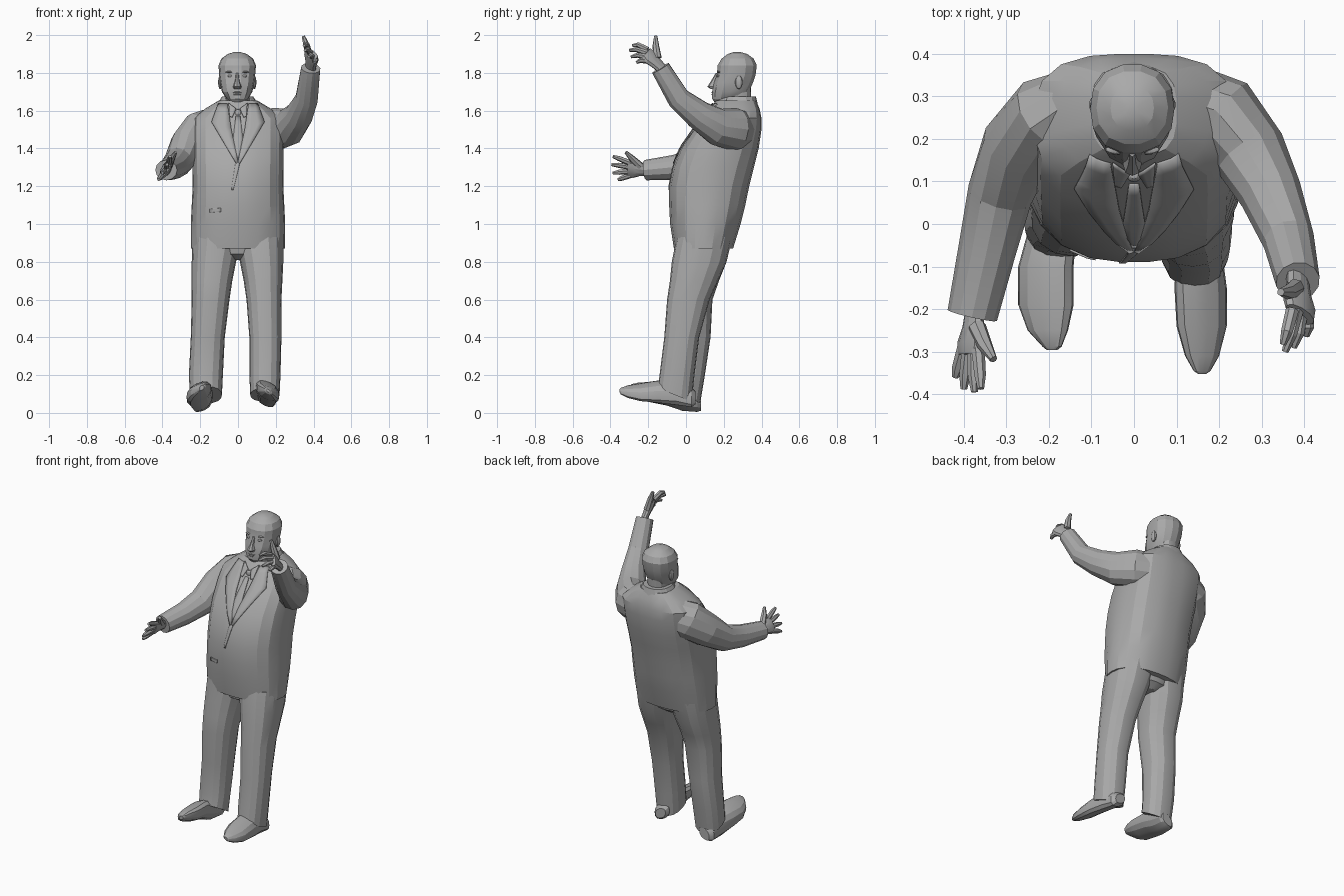
import bpy, bmesh
from math import sin, cos, pi, radians
from mathutils import Vector
from mathutils.bvhtree import BVHTree

cube = bpy.data.objects.get("Cube")
if cube:
    bpy.data.objects.remove(cube)

GREY = (0.4, 0.4, 0.4, 1)
mat = bpy.data.materials.new("plain grey")
mat.use_nodes = True
mat.diffuse_color = GREY
mat.node_tree.nodes["Principled BSDF"].inputs["Base Color"].default_value = GREY


def finish(name, bm):
    bmesh.ops.recalc_face_normals(bm, faces=bm.faces)
    mesh = bpy.data.meshes.new(name)
    bm.to_mesh(mesh)
    bm.free()
    mesh.materials.append(mat)
    obj = bpy.data.objects.new(name, mesh)
    bpy.context.collection.objects.link(obj)
    bpy.ops.object.select_all(action="DESELECT")
    obj.select_set(True)
    bpy.context.view_layer.objects.active = obj
    bpy.ops.object.shade_smooth_by_angle(angle=radians(20))
    return obj


def skin(name, loops):
    """Bridge a list of point loops and cap both ends."""
    bm = bmesh.new()
    rows = [[bm.verts.new(p) for p in loop] for loop in loops]
    n = len(rows[0])
    for a, b in zip(rows, rows[1:]):
        for i in range(n):
            j = (i + 1) % n
            bm.faces.new((a[i], a[j], b[j], b[i]))
    bm.faces.new(rows[0])
    bm.faces.new(rows[-1])
    return finish(name, bm)


def rounded(n, power):
    """Unit superellipse."""
    pts = []
    for i in range(n):
        c, s = cos(2 * pi * i / n), sin(2 * pi * i / n)
        k = (abs(c) ** power + abs(s) ** power) ** (-1 / power)
        pts.append((c * k, s * k))
    return pts


def loft(name, rings, n=16, power=(2.3, 2.3), along="z", shear=0, hem=0):
    """Rings are (height, u min, u max, v min, v max); hem tilts the first ring."""
    loops = []
    for i, (h, u0, u1, v0, v1) in enumerate(rings):
        loop = []
        p = power[0] + (power[1] - power[0]) * i / (len(rings) - 1)
        for c, s in rounded(n, p):
            u = (u0 + u1) / 2 + c * (u1 - u0) / 2
            v = (v0 + v1) / 2 + s * (v1 - v0) / 2
            v += shear * c * (u1 - u0) / 2
            w = h + (hem * s if i == 0 else 0)
            loop.append((u, v, w) if along == "z" else (u, w, v))
        loops.append(loop)
    return skin(name, loops)


def tube(name, path, radii, n=10, flat=(1, 1), wide=(0, 0, 1)):
    """Sweep an oval along a path; 'wide' is the direction of its long axis."""
    path = [Vector(p) for p in path]
    last = len(path) - 1
    loops = []
    for i, p in enumerate(path):
        d = (path[min(i + 1, last)] - path[max(i - 1, 0)]).normalized()
        w = Vector(wide)
        w = (w - d * w.dot(d)).normalized()
        t = d.cross(w) * (flat[0] + (flat[1] - flat[0]) * i / last)
        loops.append([p + (w * c + t * s) * radii[i] for c, s in rounded(n, 2)])
    return skin(name, loops)


def ball(name, centre, size):
    bm = bmesh.new()
    bmesh.ops.create_uvsphere(bm, u_segments=10, v_segments=7, radius=1)
    bmesh.ops.scale(bm, vec=size, verts=bm.verts)
    bmesh.ops.translate(bm, vec=centre, verts=bm.verts)
    return finish(name, bm)


# Jacket body
jacket = loft("jacket_body", [
    (.87, -.25, .25, -.065, .25), (1, -.25, .25, -.085, .29),
    (1.1, -.245, .245, -.09, .315), (1.2, -.24, .24, -.09, .335),
    (1.3, -.24, .24, -.07, .36), (1.4, -.24, .24, -.03, .385),
    (1.5, -.24, .24, .04, .4), (1.56, -.235, .235, .09, .4),
    (1.61, -.175, .175, .125, .39), (1.655, -.1, .1, .16, .37)], n=22, power=(2.25, 3.1))
bm = bmesh.new()
bm.from_mesh(jacket.data)
surface = BVHTree.FromBMesh(bm)
bm.free()


def on_chest(x, z, lift):
    hit = surface.ray_cast(Vector((x, -1, z)), Vector((0, 1, 0)))[0]
    return Vector((x, (hit.y if hit else .16) - lift, z))


def along(line, t):
    """Point at fraction t of a polyline of (x, z) pairs."""
    f = t * (len(line) - 1)
    i = min(int(f), len(line) - 2)
    return Vector(line[i]).lerp(Vector(line[i + 1]), f - i)


def panel(name, edge_a, edge_b, lift, mirror=1):
    """Cloth panel lying on the chest between two edges."""
    bm = bmesh.new()
    rows = []
    for i in range(9):
        a, b = along(edge_a, i / 8), along(edge_b, i / 8)
        row = []
        for k in range(4):
            p = a.lerp(b, k / 3)
            row.append(bm.verts.new(on_chest(p.x * mirror, p.y, lift)))
        rows.append(row)
    for a, b in zip(rows, rows[1:]):
        for k in range(3):
            bm.faces.new((a[k], a[k + 1], b[k + 1], b[k]))
    obj = finish(name, bm)
    mod = obj.modifiers.new("thickness", "SOLIDIFY")
    mod.thickness = .006
    mod.offset = 0


# Lapels, shirt collar, tie and jacket front
for side, m in (("left", 1), ("right", -1)):
    panel(side + "_lapel", [(.055, 1.635), (.035, 1.5), (0, 1.33)],
          [(.105, 1.635), (.14, 1.54), (.01, 1.32)], .006, m)
    panel(side + "_shirt_collar", [(.01, 1.61), (.03, 1.565)],
          [(.05, 1.64), (.045, 1.57)], .008, m)
panel("tie", [(-.012, 1.57), (-.026, 1.45), (-.005, 1.35)],
      [(.012, 1.57), (.026, 1.45), (.005, 1.35)], .004)
ball("tie_knot", (0, .112, 1.588), (.018, .014, .02))
panel("jacket_front_edge", [(-.012, 1.33), (-.035, 1.18)], [(.012, 1.33), (-.025, 1.18)], .001)
panel("pocket_flap", [(-.15, 1.08), (-.15, 1.06)], [(-.09, 1.085), (-.09, 1.065)], .002)
loft("jacket_collar", [(1.6, -.13, .13, .17, .388), (1.675, -.085, .08, .2, .37)])
loft("shirt_collar_band", [(1.59, -.075, .075, .14, .35), (1.67, -.068, .064, .16, .35)])

# Neck and head
loft("neck", [(1.58, -.065, .06, .17, .34), (1.72, -.065, .06, .19, .345)])
loft("head", [
    (1.645, -.04, .034, .15, .25), (1.663, -.062, .055, .137, .31),
    (1.7, -.085, .076, .137, .335), (1.75, -.095, .086, .147, .357),
    (1.79, -.1, .091, .162, .37), (1.84, -.103, .095, .166, .376),
    (1.875, -.088, .08, .187, .36), (1.9, -.055, .047, .22, .325),
    (1.91, -.02, .012, .25, .29)], n=14)
loft("nose", [(1.715, -.024, .016, .13, .17), (1.727, -.026, .018, .113, .17),
              (1.76, -.016, .008, .134, .18), (1.8, -.012, .004, .158, .19)], n=8)
ball("upper_lip", (-.004, .142, 1.697), (.028, .007, .005))
ball("lower_lip", (-.004, .142, 1.686), (.024, .007, .005))
for side, m in (("left", 1), ("right", -1)):
    ball(side + "_eye", (-.004 + m * .038, .171, 1.783), (.014, .009, .007))
    ball(side + "_brow", (-.004 + m * .04, .175, 1.805), (.024, .01, .005))
    ball(side + "_ear", (-.004 + m * .09, .28, 1.75), (.012, .02, .036))

# Sleeves
tube("left_sleeve", [(.15, .28, 1.5), (.2, .26, 1.5), (.273, .165, 1.515),
                     (.322, .07, 1.575), (.364, -.04, 1.665), (.385, -.135, 1.825)],
     [.11, .115, .1, .08, .063, .052], n=12, flat=(.8, 1))
tube("right_sleeve", [(-.15, .28, 1.5), (-.2, .26, 1.485), (-.272, .18, 1.41),
                      (-.315, .07, 1.33), (-.345, -.06, 1.3), (-.38, -.215, 1.285)],
     [.11, .115, .1, .08, .066, .054], n=12, flat=(.75, 1.1))


def hand(side, wrist, index, little, tips, thumb_base, thumb_tip):
    wrist, index, little = Vector(wrist), Vector(index), Vector(little)
    knuckles = (index + little) / 2
    across = index - little
    half = across.length / 2 + .01
    tube(side + "_palm", [wrist + (wrist - knuckles) * .2, wrist.lerp(knuckles, .3),
                          wrist.lerp(knuckles, .7), knuckles],
         [.032, .038, half, half * .9], flat=(.6, .42), wide=across)
    for i, tip in enumerate(tips):
        base = index.lerp(little, i / 3)
        start = base.lerp(wrist, .15)
        bend = base.lerp(Vector(tip), .5) + (base - wrist).normalized() * .008
        tube(f"{side}_finger_{i + 1}", [start, bend, tip], [.016, .014, .008], n=7, wide=across)
    base, tip = Vector(thumb_base), Vector(thumb_tip)
    tube(side + "_thumb", [base.lerp(wrist, .4), base.lerp(tip, .4), tip],
         [.022, .018, .009], n=7, wide=(1, 0, 0))


hand("left", (.385, -.135, 1.83), (.37, -.215, 1.94), (.41, -.21, 1.87),
     [(.35, -.283, 1.945), (.355, -.3, 1.92), (.375, -.29, 1.885), (.405, -.262, 1.855)],
     (.375, -.16, 1.91), (.345, -.16, 1.995))
hand("right", (-.375, -.215, 1.285), (-.365, -.31, 1.33), (-.405, -.305, 1.255),
     [(-.36, -.387, 1.358), (-.375, -.395, 1.315), (-.4, -.388, 1.27), (-.42, -.36, 1.235)],
     (-.365, -.26, 1.32), (-.33, -.318, 1.38))

# Trousers
loft("left_trouser_leg", [
    (.095, .065, .22, -.15, .03), (.2, .06, .225, -.14, .045), (.4, .06, .23, -.115, .07),
    (.6, .045, .23, -.1, .125), (.7, .03, .235, -.085, .17),
    (.8, .01, .24, -.075, .215), (.93, -.02, .24, -.05, .245)], hem=-.035)
loft("right_trouser_leg", [
    (.095, -.255, -.085, -.08, .075), (.2, -.26, -.08, -.07, .1), (.4, -.25, -.07, -.065, .13),
    (.6, -.245, -.045, -.075, .14), (.7, -.245, -.03, -.07, .175),
    (.8, -.245, -.01, -.06, .215), (.93, -.24, .02, -.05, .245)], hem=-.045)
loft("trouser_seat", [(.81, -.04, .04, .02, .17), (.84, -.13, .13, -.03, .21),
                      (.92, -.22, .22, -.045, .23)])

# Shoes
loft("left_shoe", [
    (.05, .11, .18, .05, .11), (.03, .1, .2, .035, .13), (-.05, .1, .205, .045, .17),
    (-.15, .095, .218, .06, .165), (-.24, .1, .218, .07, .15), (-.31, .12, .2, .085, .14),
    (-.345, .14, .18, .1, .13), (-.352, .15, .17, .11, .125)],
     n=14, power=(2.6, 2.6), along="y", shear=-.35)
loft("right_shoe", [
    (.08, -.22, -.15, .015, .08), (.06, -.24, -.135, .01, .11), (-.02, -.25, -.135, .015, .15),
    (-.1, -.272, -.142, .045, .16), (-.19, -.272, -.142, .065, .155), (-.25, -.25, -.155, .09, .155),
    (-.288, -.215, -.17, .115, .15), (-.296, -.205, -.18, .12, .145)],
     n=14, power=(2.6, 2.6), along="y", shear=.35)
